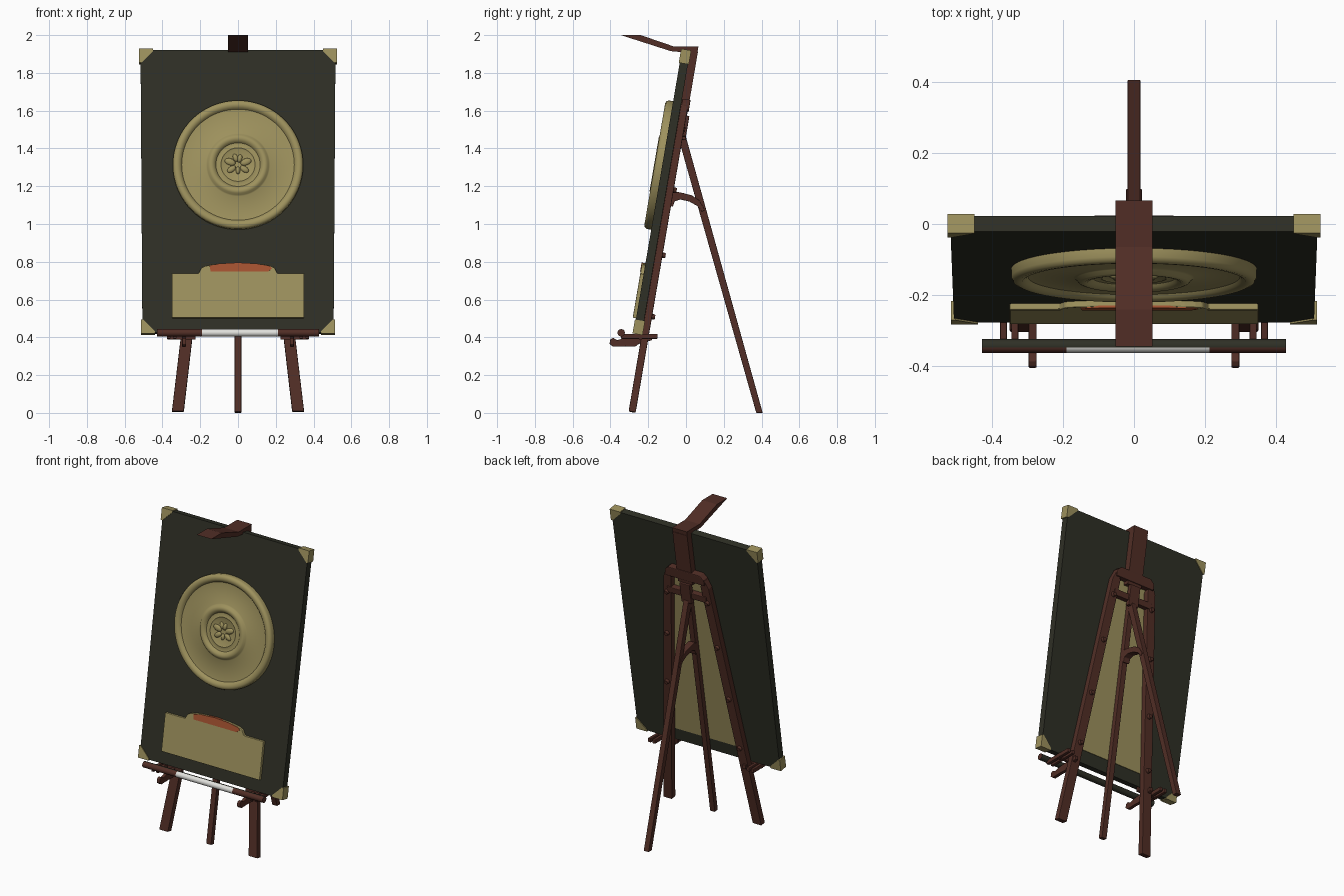
import bpy, bmesh, math
from mathutils import Matrix, Vector

if "Cube" in bpy.data.objects:
    bpy.data.objects.remove(bpy.data.objects["Cube"])


def material(name, rgb):
    m = bpy.data.materials.new(name)
    m.diffuse_color = (*rgb, 1)
    m.use_nodes = True
    m.node_tree.nodes["Principled BSDF"].inputs["Base Color"].default_value = m.diffuse_color
    return m


GREEN = material("dark_green", (0.028, 0.029, 0.019))
TAN = material("pale_gold", (0.34, 0.285, 0.11))
BROWN = material("red_brown_wood", (0.082, 0.027, 0.019))
ORANGE = material("rust_orange", (0.38, 0.085, 0.03))
WHITE = material("off_white", (0.75, 0.75, 0.72))

# Leaning frame: local z runs up the easel, local -y is the board front
LEAN = Matrix.Translation((0, -0.285, 0)) @ Matrix.Rotation(-math.radians(9.7), 4, 'X')
WORLD = Matrix.Identity(4)


def finish(name, bm, mats, frame=LEAN, bevel=0, smooth=False):
    bmesh.ops.recalc_face_normals(bm, faces=bm.faces[:])
    me = bpy.data.meshes.new(name)
    bm.to_mesh(me)
    bm.free()
    ob = bpy.data.objects.new(name, me)
    bpy.context.collection.objects.link(ob)
    for m in mats:
        me.materials.append(m)
    ob.matrix_world = frame
    if bevel:
        mod = ob.modifiers.new("bevel", 'BEVEL')
        mod.width, mod.segments = bevel, 2
    if smooth:
        bpy.ops.object.select_all(action='DESELECT')
        ob.select_set(True)
        bpy.context.view_layer.objects.active = ob
        bpy.ops.object.shade_smooth_by_angle(angle=math.radians(40))
    return ob


def prism(name, pts, a, b, mat, axis='y', frame=LEAN, bevel=0):
    """Extrude an outline: (x,z) along y, or (y,z) along x."""
    bm = bmesh.new()
    put = (lambda p, t: (p[0], t, p[1])) if axis == 'y' else (lambda p, t: (t, p[0], p[1]))
    r0 = [bm.verts.new(put(p, a)) for p in pts]
    r1 = [bm.verts.new(put(p, b)) for p in pts]
    bm.faces.new(r0)
    bm.faces.new(r1)
    for i in range(len(pts)):
        j = (i + 1) % len(pts)
        bm.faces.new((r0[i], r0[j], r1[j], r1[i]))
    return finish(name, bm, [mat], frame, bevel)


def box(name, x, y, z, mat=BROWN, frame=LEAN, bevel=0.004):
    return prism(name, [(x[0], z[0]), (x[1], z[0]), (x[1], z[1]), (x[0], z[1])],
                 y[0], y[1], mat, 'y', frame, bevel)


# Board, slightly wider at the top, with a pale panel on its back
prism("board", [(-.506, .42), (.506, .42), (.516, 1.938), (-.516, 1.938)], -.064, -.02, GREEN)
prism("board_back_panel", [(-.25, .5), (.25, .5), (.13, 1.66), (-.13, 1.66)], -.021, -.016, TAN)

# Metal corner caps
for s in (-1, 1):
    for end, w, z, d in (("top", .524, 1.944, -.075), ("bottom", .514, .415, .075)):
        tip = .012 if d > 0 else -.012
        prism(f"corner_cap_{end}", [(s * w, z), (s * (w - .075), z), (s * (w - .075), z + tip),
              (s * (w - .012), z + d), (s * w, z + d)], -.069, -.015, TAN)

# Round medallion, lathed around the board normal
profile = [(.345, -.062), (.345, -.088), (.339, -.099), (.328, -.104), (.315, -.103), (.304, -.096),
           (.298, -.087), (.285, -.086), (.17, -.089), (.163, -.093), (.155, -.103), (.144, -.107),
           (.132, -.105), (.122, -.097), (.117, -.09), (.105, -.088), (.09, -.092), (.083, -.088), (0, -.086)]
bm = bmesh.new()
vs = [bm.verts.new((r, y, 0)) for r, y in profile]
es = [bm.edges.new(vs[i:i + 2]) for i in range(len(vs) - 1)]
bmesh.ops.spin(bm, geom=vs + es, cent=(0, 0, 0), axis=(0, 1, 0), angle=math.tau, steps=72)
bmesh.ops.remove_doubles(bm, verts=bm.verts[:], dist=1e-4)
finish("medallion", bm, [TAN], LEAN @ Matrix.Translation((0, 0, 1.318)), smooth=True)

# Abstract raised leaf relief in the medallion centre
bm = bmesh.new()
for a, r, size in ((20, .045, .03), (75, .035, .022), (110, .04, .022), (160, .045, .03),
                   (215, .042, .026), (270, .03, .02), (325, .042, .026)):
    t = math.radians(a)
    m = (Matrix.Translation((r * math.cos(t), -.087, r * math.sin(t)))
         @ Matrix.Rotation(-t, 4, 'Y') @ Matrix.Diagonal((size, .011, size * .6, 1)))
    bmesh.ops.create_uvsphere(bm, u_segments=16, v_segments=8, radius=1, matrix=m)
finish("medallion_relief", bm, [TAN], LEAN @ Matrix.Translation((0, 0, 1.318)), smooth=True)

# Plaque with a low arched top, and its orange patch
arch = [(.2 * math.cos(math.radians(t)), .75 + .041 * math.sin(math.radians(t)) ** .7)
        for t in range(15, 166, 15)]
prism("plaque", [(-.35, .497), (.35, .497), (.35, .735), (.21, .735)] + arch
      + [(-.21, .735), (-.35, .735)], -.082, -.06, TAN, bevel=.004)
prism("plaque_patch", [(-.145, .745), (.16, .745), (.18, .762), (.17, .774), (.1, .787),
                       (0, .793), (-.1, .787), (-.15, .776)], -.085, -.062, ORANGE)

# Splayed front legs with bolts
for s in (-1, 1):
    prism("front_leg", [(s * .35, .006), (s * .287, .006), (s * .104, 1.6), (s * .115, 1.66),
                        (s * .135, 1.66), (s * .162, 1.6)], -.02, .018, BROWN, bevel=.004)
    for z in (.52, .85, 1.2, 1.5):
        bm = bmesh.new()
        bmesh.ops.create_cone(bm, cap_ends=True, segments=12, radius1=.017, radius2=.012, depth=.02,
                              matrix=Matrix.Translation((s * (.318 - .116 * z), .024, z))
                              @ Matrix.Rotation(-math.pi / 2, 4, 'X'))
        finish("leg_bolt", bm, [BROWN])

# Cross pieces, mast and slim centre leg
prism("top_block", [(-.14, 1.62), (.14, 1.62), (.14, 1.66), (.11, 1.685), (-.11, 1.685),
                    (-.14, 1.66)], -.018, .026, BROWN, bevel=.005)
box("crossbar", (-.14, .14), (-.014, .024), (1.5, 1.54))
box("mast", (-.052, .052), (-.02, .021), (1.6, 1.945), bevel=0)
box("centre_leg", (-.018, .018), (-.016, .016), (.003, 1.55))
box("hinge_block", (-.036, .036), (.005, .034), (1.47, 1.6))

# Folded top flap reaching forward over the board
prism("top_flap", [(.066, 1.94), (-.065, 1.94), (-.24, 2.0), (-.345, 2.0), (-.08, 1.915), (.03, 1.905),
                   (.06, 1.905)], -.052, .052, BROWN, 'x', WORLD)

# Rear prop leg and its curved stay
prism("rear_leg", [(.372, 0), (.406, 0), (.0, 1.46), (-.025, 1.47), (-.03, 1.42)],
      -.018, .018, BROWN, 'x', WORLD, .003)
prism("stay_arch", [(-.09, 1.10), (-.085, 1.16), (-.06, 1.172), (-.02, 1.165), (.03, 1.152), (.07, 1.125),
                    (.1, 1.075), (.085, 1.065), (.06, 1.095), (.02, 1.118), (-.03, 1.13), (-.06, 1.12),
                    (-.07, 1.09)], -.022, .022, BROWN, 'x', WORLD, .003)

# Tray supports: hooked arms and twin pegs beside each leg
for s in (-1, 1):
    prism("tray_hook", [(-.405, .365), (-.4, .39), (-.385, .397), (-.365, .385), (-.33, .395), (-.25, .402),
                        (-.18, .41), (-.18, .385), (-.25, .365), (-.27, .35), (-.32, .352), (-.385, .35)],
          s * .285 - .011, s * .285 + .011, BROWN, 'x', WORLD, .003)
    for x in (.335, .367):
        box("tray_peg", (s * x - .01, s * x + .01), (-.345, -.15), (.392, .418), BROWN, WORLD)
    box("tray_clamp", (s * .3 - .075, s * .3 + .075), (-.25, -.232), (.388, .416), BROWN, WORLD)

# Rounded tray rail: brown front with a white middle strip, green behind
bm = bmesh.new()
stations, n = (-.428, -.19, .212, .428), 16
rings = [[bm.verts.new((x, -.343 + .0195 * math.cos(math.tau * (i + .5) / n),
                        .424 + .0195 * math.sin(math.tau * (i + .5) / n))) for i in range(n)]
         for x in stations]
for k in range(3):
    for i in range(n):
        j = (i + 1) % n
        f = bm.faces.new((rings[k][i], rings[k][j], rings[k + 1][j], rings[k + 1][i]))
        c = f.calc_center_median() - Vector((0, -.343, .424))
        front = c.y < -.004
        f.material_index = 0 if not front else (2 if k == 1 else 1)
for ring in (rings[0], rings[-1]):
    bm.faces.new(ring).material_index = 1
finish("tray_rail", bm, [GREEN, BROWN, WHITE], WORLD, smooth=True)
